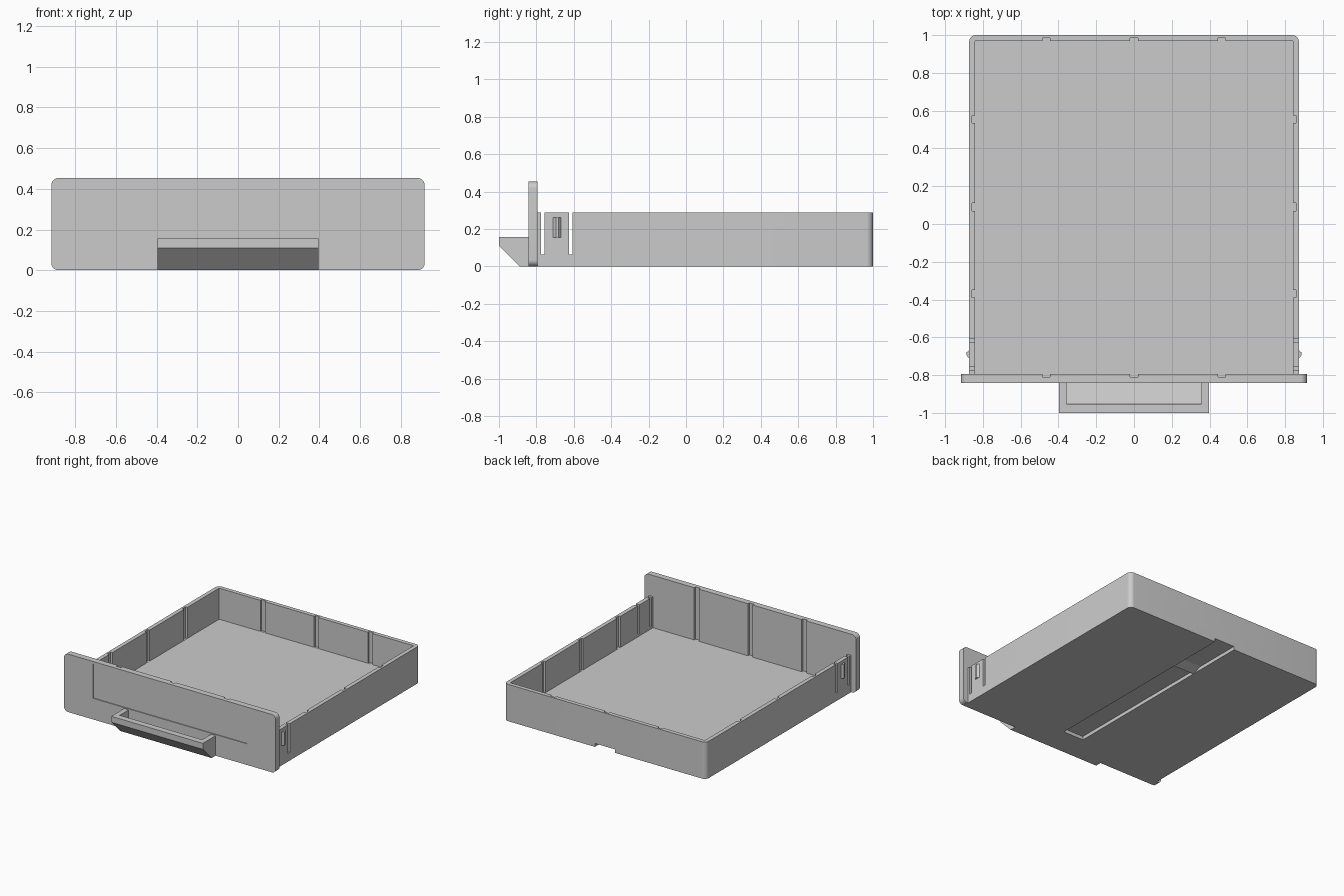
import bpy, bmesh
from math import sin, cos, pi, radians

if "Cube" in bpy.data.objects:
    bpy.data.objects.remove(bpy.data.objects["Cube"], do_unlink=True)

grey = bpy.data.materials.new("plain_grey")
grey.use_nodes = True
COLOUR = (0.6, 0.6, 0.6, 1)
grey.diffuse_color = COLOUR
grey.node_tree.nodes["Principled BSDF"].inputs["Base Color"].default_value = COLOUR

AXES = {"x": lambda u, v, w: (w, u, v),
        "y": lambda u, v, w: (u, w, v),
        "z": lambda u, v, w: (u, v, w)}


def add_prism(bm, pts, lo, hi, axis):
    """Extrude a 2D outline along an axis."""
    place = AXES[axis]
    a = [bm.verts.new(place(u, v, lo)) for u, v in pts]
    b = [bm.verts.new(place(u, v, hi)) for u, v in pts]
    n = len(pts)
    bm.faces.new(a)
    bm.faces.new(b[::-1])
    for i in range(n):
        j = (i + 1) % n
        bm.faces.new((a[i], b[i], b[j], a[j]))


def make(name, prisms):
    bm = bmesh.new()
    for p in prisms:
        add_prism(bm, *p)
    bmesh.ops.recalc_face_normals(bm, faces=bm.faces)
    mesh = bpy.data.meshes.new(name)
    bm.to_mesh(mesh)
    bm.free()
    mesh.materials.append(grey)
    ob = bpy.data.objects.new(name, mesh)
    bpy.context.collection.objects.link(ob)
    return ob


def activate(ob):
    bpy.ops.object.select_all(action="DESELECT")
    ob.select_set(True)
    bpy.context.view_layer.objects.active = ob


def cut(ob, prisms):
    cutter = make("cutter", prisms)
    cutter.hide_render = True
    mod = ob.modifiers.new("cut", "BOOLEAN")
    mod.operation, mod.solver, mod.object = "DIFFERENCE", "EXACT", cutter
    activate(ob)
    bpy.ops.object.modifier_apply(modifier=mod.name)
    bpy.data.objects.remove(cutter, do_unlink=True)


def smooth(ob):
    activate(ob)
    bpy.ops.object.shade_smooth_by_angle(angle=radians(30))


def rect(x0, x1, y0, y1):
    return [(x0, y0), (x1, y0), (x1, y1), (x0, y1)]


def box(x0, x1, y0, y1, z0, z1):
    return (rect(x0, x1, y0, y1), z0, z1, "z")


def arc(cx, cy, r, start, steps=8):
    return [(cx + r * cos(start + pi / 2 * i / steps),
             cy + r * sin(start + pi / 2 * i / steps)) for i in range(steps + 1)]


W, IN, BACK, FACE = 0.873, 0.841, 1.0, -0.794   # half widths, back, panel rear
TOP, FLOOR, R = 0.288, 0.045, 0.035
RIB_X = (-0.465, 0, 0.465)
RIB_Y = (-0.37, 0.09, 0.555)

# Tray with rounded back corners
outline = [(-W, FACE - 0.006), (W, FACE - 0.006)]
outline += arc(W - R, BACK - R, R, 0) + arc(R - W, BACK - R, R, pi / 2)
tray = make("tray", [(outline, 0, TOP, "z")])
cut(tray, [box(-IN, IN, -1, 0.968, FLOOR, 1)])

# Divider grooves, flexible tab slits and the underside runner channel
notches = [box(-0.088, 0.088, -0.67, 1.1, -0.1, 0.027)]
for x in RIB_X:
    notches.append(box(x - 0.02, x + 0.02, 0.95, 0.984, FLOOR + 0.001, 1))
for s in (-1, 1):
    for y in RIB_Y:
        xs = sorted((s * 0.82, s * 0.857))
        notches.append(box(*xs, y - 0.02, y + 0.02, FLOOR + 0.001, 1))
    for y0, y1 in ((-0.775, -0.757), (-0.626, -0.606)):
        xs = sorted((s * 0.8, s * 0.95))
        notches.append(box(*xs, y0, y1, 0.064, 1))
cut(tray, notches)
smooth(tray)

# Ramped stop inside the runner channel
make("runner_stop", [([(0.55, 0), (0.63, 0.028), (0.55, 0.028)], -0.088, 0.088, "x")])

# Snap catches on the side tabs
for side, s in (("left", 1), ("right", -1)):
    catch = [(0.865, -0.711), (W, -0.711), (0.888, -0.694),
             (0.888, -0.681), (W, -0.668), (0.865, -0.668)]
    make(side + "_catch", [([(s * x, y) for x, y in catch], 0.155, 0.263, "z")])

# Front panel with rounded corners, label recess and rear grooves
PW, PH = 0.916, 0.453
corners = (arc(PW - R, PH - R, R, 0) + arc(R - PW, PH - R, R, pi / 2)
           + arc(R - PW, R, R, pi) + arc(PW - R, R, R, 1.5 * pi))
panel = make("front_panel", [(corners, -0.842, FACE, "y")])
cut(panel, [box(-0.666, 0.666, -0.9, -0.835, 0.165, 0.432)]
    + [box(x - 0.02, x + 0.02, -0.811, -0.7, FLOOR, 1) for x in RIB_X])
smooth(panel)

# Hollow pull handle with sloped underside
handle = make("handle", [([(-1, 0.157), (-1, 0.11), (-0.89, 0), (-0.84, 0),
                           (-0.84, 0.157)], -0.396, 0.396, "x")])
cut(handle, [([(-0.952, 0.3), (-0.952, 0.127), (-0.83, 0.005), (-0.83, 0.3)],
              -0.357, 0.357, "x")])
